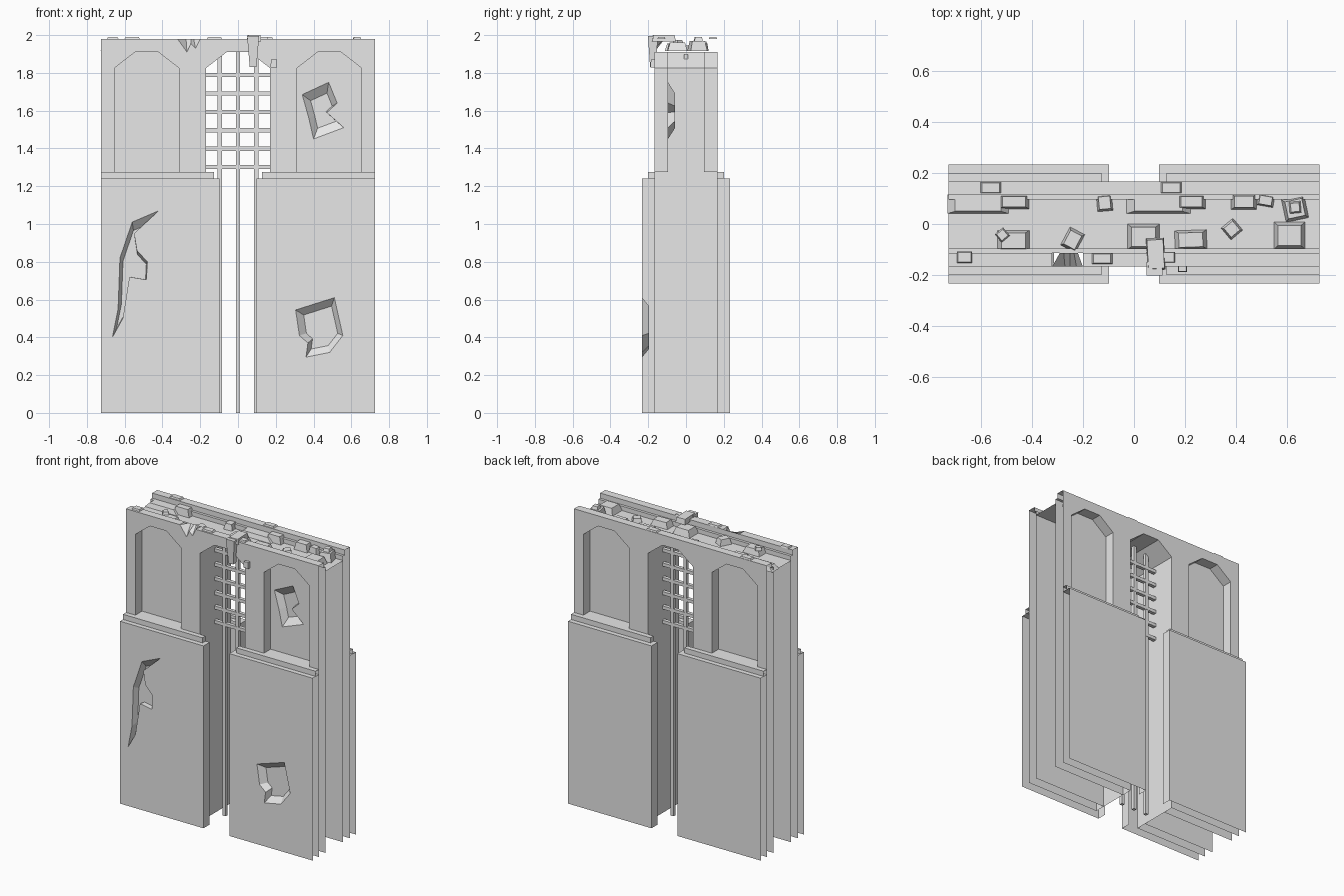
import bpy, bmesh, math
from mathutils import Vector, Matrix

cube = bpy.data.objects.get("Cube")
if cube:
    bpy.data.objects.remove(cube)

stone = bpy.data.materials.new("pale_stone")
stone.use_nodes = True
stone.diffuse_color = (0.8, 0.8, 0.8, 1)
stone.node_tree.nodes["Principled BSDF"].inputs["Base Color"].default_value = (0.8, 0.8, 0.8, 1)

END, TOP, FLOOR = 0.725, 1.98, 1.915
OUT, LEDGE, WALL, INNER = 0.232, 0.2, 0.167, 0.095
SILL, SPRING, CROWN = 1.275, 1.825, 1.91


def finish(bm, name):
    me = bpy.data.meshes.new(name)
    bm.to_mesh(me)
    bm.free()
    me.materials.append(stone)
    ob = bpy.data.objects.new(name, me)
    bpy.context.collection.objects.link(ob)
    return ob


def loop(bm, pts, y):
    return [bm.verts.new((x, y, z)) for x, z in pts]


def bridge(bm, a, b, closed=True):
    n = len(a)
    for i in range(n if closed else n - 1):
        j = (i + 1) % n
        bm.faces.new((a[i], a[j], b[j], b[i]))


def panel(name, outline, y, holes=(), reveals=(), cracks=()):
    """Flat sheet facing away from y = 0; reveals run back to a depth, cracks end in a floor."""
    bm = bmesh.new()
    loops = [loop(bm, p, y) for p in [outline, *holes, *[c[0] for c in cracks]]]
    edges = [bm.edges.new((l[i], l[i - 1])) for l in loops for i in range(len(l))]
    bmesh.ops.triangle_fill(bm, edges=edges, use_beauty=True,
                            normal=(0, math.copysign(1, y), 0))
    bmesh.ops.dissolve_limit(bm, angle_limit=0.01, verts=bm.verts[:], edges=bm.edges[:])
    for pts, depth in reveals:
        bridge(bm, loop(bm, pts, y), loop(bm, pts, depth))
    for pts, (cx, cz), scale, (dx, dz) in cracks:
        inner = [(cx + (x - cx) * scale + dx, cz + (z - cz) * scale + dz) for x, z in pts]
        back = loop(bm, inner, y - math.copysign(0.036, y))
        bridge(bm, loop(bm, pts, y), back)
        bm.faces.new(back)
    return finish(bm, name)


def extrude_x(name, profile, x0, x1):
    """Open strip of a (y, z) profile along x."""
    bm = bmesh.new()
    a, b = [[bm.verts.new((x, y, z)) for y, z in profile] for x in (x0, x1)]
    bridge(bm, a, b, False)
    return finish(bm, name)


def rect(x0, x1, z0, z1):
    return [(x0, z0), (x1, z0), (x1, z1), (x0, z1)]


def arch(x0, x1, z0):
    c = 0.11
    return [(x0, z0), (x1, z0), (x1, SPRING), (x1 - c, CROWN), (x0 + c, CROWN), (x0, SPRING)]


def block(name, x, y, z, w, d, h, spin=0, taper=0.75, tilt=0):
    """Broken stone standing on z, narrower at the top."""
    bm = bmesh.new()
    bmesh.ops.create_cube(bm, size=1)
    for v in bm.verts:
        k = taper if v.co.z > 0 else 1
        v.co = Vector((v.co.x * w * k, v.co.y * d * k, v.co.z * h))
    turn = Matrix.Rotation(math.radians(spin), 4, 'Z') @ Matrix.Rotation(math.radians(tilt), 4, 'X')
    bm.transform(Matrix.Translation((x, y, z + h / 2)) @ turn)
    return finish(bm, name)


# Broken patches in the plaster: outline, centre, scale and shift of the floor
long_crack = ([(-.42, 1.07), (-.56, 1.01), (-.625, .82), (-.635, .55), (-.665, .4), (-.61, .5),
               (-.575, .72), (-.485, .705), (-.48, .8), (-.535, .86), (-.55, .95)],
              (-.57, .78), 0.85, (0.008, -0.01))
low_crack = ([(.305, .545), (.51, .61), (.555, .41), (.485, .32), (.36, .295), (.37, .37), (.325, .41)],
             (.44, .45), 0.72, (0.005, 0.0))
niche_crack = ([(.34, 1.685), (.48, 1.75), (.525, 1.64), (.47, 1.59), (.56, 1.51), (.4, 1.45), (.375, 1.56)],
               (.43, 1.6), 0.62, (0.01, 0))

# Lower plinths, their stepped tops and gateway cheeks
for side, face in ((-1, "front"), (1, "back")):
    for s, hand in ((-1, "right"), (1, "left")):
        cracks = [long_crack if s < 0 else low_crack] if side < 0 else []
        x0, x1 = sorted((s * 0.097, s * END))
        panel(f"{face}_{hand}_plinth", rect(x0, x1, 0, 1.24), side * OUT, cracks=cracks)
        extrude_x(f"{face}_{hand}_plinth_top", [(side * OUT, 1.24), (side * WALL, 1.24)], x0, x1)
        l0, l1 = sorted((s * 0.127, s * END))
        extrude_x(f"{face}_{hand}_ledge",
                  [(side * LEDGE, 1.24), (side * LEDGE, SILL), (side * WALL, SILL)], l0, l1)
        for name, x, y, z0, z1 in (("cheek", 0.097, OUT, 0, 1.24), ("ledge_end", 0.127, LEDGE, 1.24, SILL)):
            bm = bmesh.new()
            bm.faces.new([bm.verts.new((s * x, side * q, z)) for q, z in
                          ((WALL, z0), (y, z0), (y, z1), (WALL, z1))])
            finish(bm, f"{face}_{hand}_{name}")
        # Inner sheet that backs the niche
        i0, i1 = sorted((s * 0.17, s * END))
        panel(f"{face}_{hand}_inner_wall", rect(i0, i1, 0, 1.945), side * INNER,
              cracks=[niche_crack] if side < 0 < s else [])

    # Upper wall with gateway, two niches and, in front, a chipped rim
    gate = arch(-0.17, 0.17, 0)
    chip = [(-.2, TOP), (-.225, 1.93), (-.25, 1.955), (-.27, 1.91), (-.32, TOP)] if side < 0 else []
    outline = [(-END, 0), gate[0], *gate[:1:-1], gate[1], (END, 0), (END, TOP), *chip, (-END, TOP)]
    outline.pop(1)
    outline.insert(1, gate[0])
    niches = [arch(-.655, -.312, SILL), arch(.312, .655, SILL)]
    panel(f"{face}_upper_wall", outline, side * WALL, holes=niches,
          reveals=[(n, side * INNER) for n in niches])
    # Parapet top and inner step
    spans = ((-END, -.32), (-.2, END)) if side < 0 else ((-END, END),)
    for a, b in spans:
        extrude_x(f"{face}_parapet_top", [(side * WALL, TOP), (side * .113, TOP)], a, b)
    extrude_x(f"{face}_parapet_step", [(side * .113, TOP), (side * .113, 1.945),
                                       (side * INNER, 1.945), (side * INNER, FLOOR)], -END, END)

# Sloping break behind the chipped rim
bm = bmesh.new()
rim = loop(bm, [(-.32, TOP), (-.27, 1.91), (-.25, 1.955), (-.225, 1.93), (-.2, TOP)], -WALL)
bridge(bm, rim, loop(bm, [(-.29, TOP), (-.275, TOP), (-.25, TOP), (-.235, TOP), (-.22, TOP)], -.113), False)
finish(bm, "rim_break")

extrude_x("walkway", [(-INNER, FLOOR), (INNER, FLOOR)], -END, END)

# Gateway lining
bm = bmesh.new()
path = arch(-0.17, 0.17, 0)
path = path[1:] + path[:1]
bridge(bm, loop(bm, path, -WALL), loop(bm, path, WALL), False)
finish(bm, "gateway_lining")

# Portcullis
for x in (-0.097, 0, 0.097):
    block("upright_bar", x, 0, 0, .022, .022, CROWN - (0 if x == 0 else 0.01), taper=1)
for i in range(6):
    block("cross_bar", 0, 0, 1.29 + i * 0.0975, .34, .024, .022, taper=1)

# Rubble on the walkway, against the back and front parapets
for x, y, w, d, h, spin in (
        (-.61, .078, .24, .075, .03, 0), (-.47, .087, .12, .055, .05, 0), (-.115, .083, .06, .065, .04, 5),
        (.095, .078, .25, .075, .03, 0), (.225, .087, .11, .055, .05, 0), (.43, .087, .1, .06, .05, 0),
        (.515, .092, .065, .045, .04, -10), (.63, .06, .09, .09, .055, 12), (.383, -.02, .06, .06, .03, 40),
        (.608, -.045, .12, .105, .045, 0), (.222, -.062, .125, .075, .04, 2), (.037, -.05, .125, .1, .045, 0),
        (-.24, -.062, .065, .08, .04, -28), (-.472, -.065, .125, .08, .04, 0)):
    block("rubble", x, y, FLOOR, w, d, h, spin)
for x, y, z, size, spin in ((.63, .065, 1.97, .045, 5), (-.515, -.043, 1.955, .042, 40)):
    block("rubble_chip", x, y, z, size, size, .02, spin)

# Flat stones on the parapets
for x, y, w, d in ((-.56, .142, .08, .043), (.145, .142, .08, .043), (-.663, -.13, .06, .045),
                   (-.125, -.135, .08, .042), (.135, -.13, .05, .042)):
    block("coping_stone", x, y, TOP, w, d, .01, taper=.85)

# Stone hanging over the rim, and a stud beside the arch
block("hanging_stone_top", .085, -.118, 1.965, .07, .125, .035, 3, .9)
hang = block("hanging_stone", .08, -.175, 1.83, .036, .03, .165, 0, 1.75)
block("wall_stud", .19, -.175, 1.828, .035, .025, .042, taper=.9)
